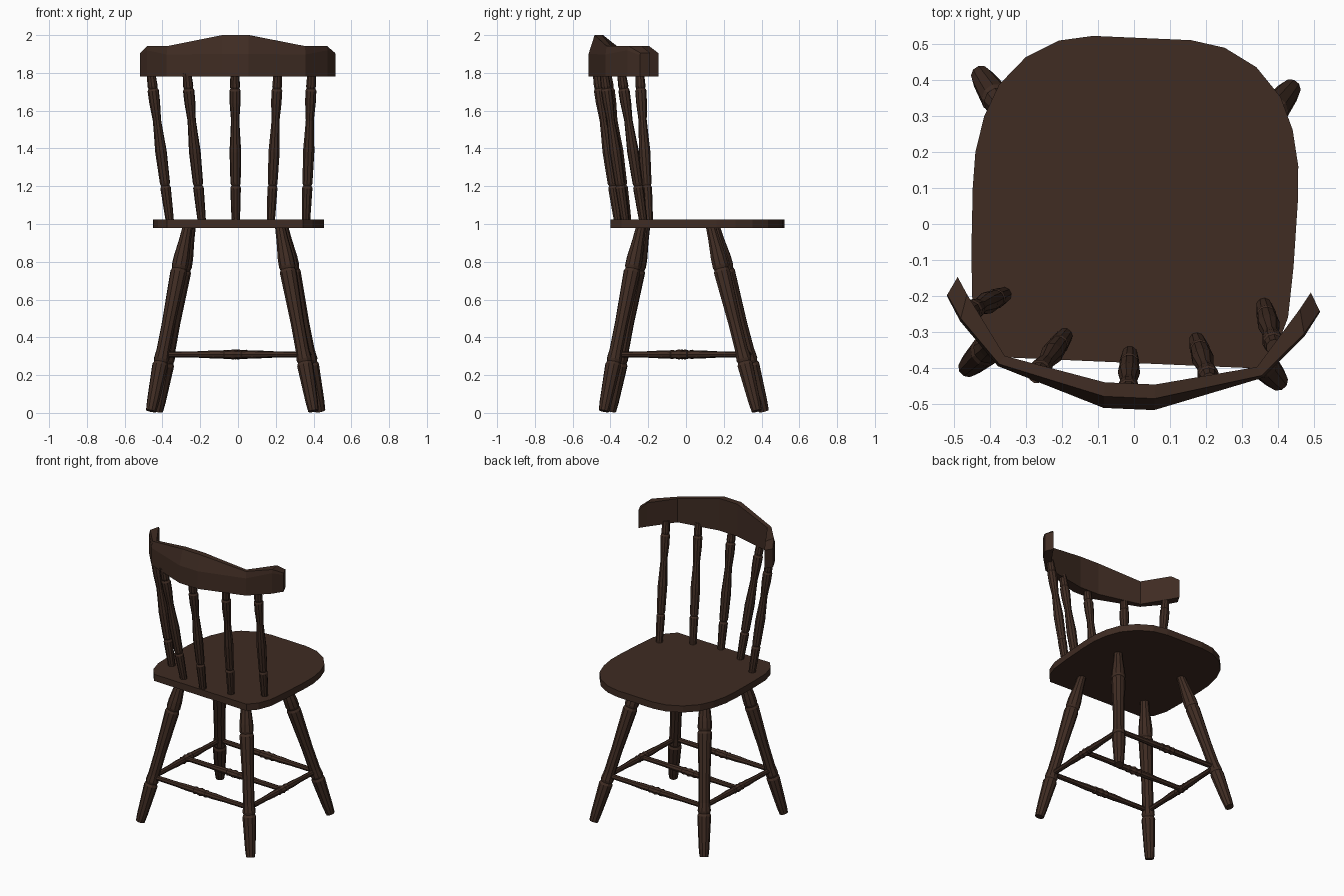
import bpy, bmesh, math
from mathutils import Vector

cube = bpy.data.objects.get("Cube")
if cube:
    bpy.data.objects.remove(cube, do_unlink=True)

COLOUR = (0.05, 0.025, 0.0165, 1)
wood = bpy.data.materials.new("dark_brown_wood")
wood.use_nodes = True
wood.diffuse_color = COLOUR
bsdf = next(n for n in wood.node_tree.nodes if n.type == 'BSDF_PRINCIPLED')
bsdf.inputs["Base Color"].default_value = COLOUR
bsdf.inputs["Roughness"].default_value = 0.7

TWIST = math.radians(-2.5)   # the whole chair stands slightly turned


def loft(name, rings):
    """Join equal-length closed rings of points into one capped solid."""
    bm = bmesh.new()
    loops = [[bm.verts.new(p) for p in ring] for ring in rings]
    n = len(loops[0])
    for a, b in zip(loops, loops[1:]):
        for i in range(n):
            j = (i + 1) % n
            bm.faces.new((a[i], a[j], b[j], b[i]))
    bm.faces.new(loops[0])
    bm.faces.new(loops[-1])
    bmesh.ops.recalc_face_normals(bm, faces=bm.faces)
    mesh = bpy.data.meshes.new(name)
    bm.to_mesh(mesh)
    bm.free()
    mesh.materials.append(wood)
    obj = bpy.data.objects.new(name, mesh)
    obj.rotation_euler.z = TWIST
    bpy.context.collection.objects.link(obj)
    return obj


def turned(name, start, end, profile, sides=10):
    """Lathe-turned bar: profile holds (fraction along the bar, radius)."""
    start, end = Vector(start), Vector(end)
    axis = end - start
    turn = axis.to_track_quat('Z', 'Y')
    angles = [math.tau * i / sides for i in range(sides)]
    loft(name, [[start + axis * t + turn @ Vector((r * math.cos(a), r * math.sin(a), 0))
                 for a in angles] for t, r in profile])


# Seat: mirrored half outline, extruded into a board
half = [(0.136, 0.516), (0.23, 0.499), (0.32, 0.449), (0.391, 0.369), (0.428, 0.28),
        (0.448, 0.18), (0.451, 0.08), (0.447, -0.1), (0.438, -0.24), (0.41, -0.325),
        (0.36, -0.385)]
outline = half + [(-x, y) for x, y in reversed(half)]
loft("seat", [[(x, y, z) for x, y in outline] for z in (0.98, 1.025)])

# Legs: splayed, with grooves near the stretcher and near the seat
LEG = [(0, 0.028), (0.05, 0.033), (0.25, 0.043), (0.265, 0.036), (0.28, 0.041),
       (0.33, 0.036), (0.48, 0.036), (0.6, 0.04), (0.755, 0.045), (0.77, 0.039),
       (0.785, 0.044), (0.83, 0.043), (0.93, 0.032), (1, 0.027)]
SHIFT = -0.012
FOOT_Z, LEG_TOP = 0.01, 0.985


def leg_ends(sx, sy):
    foot = Vector((SHIFT + sx * 0.43, 0.393 if sy > 0 else -0.417, FOOT_Z))
    top = Vector((SHIFT + sx * 0.245, 0.142 if sy > 0 else -0.228, LEG_TOP))
    return foot, top


joint = {}
for sx, side in ((-1, "right"), (1, "left")):
    for sy, end in ((-1, "back"), (1, "front")):
        foot, top = leg_ends(sx, sy)
        turned(f"{end}_{side}_leg", foot, top, LEG)
        joint[sx, sy] = foot.lerp(top, 0.307)

# Stretchers: a square of four plus one cross bar, each with a beaded middle
BAR = [(0, 0.016), (0.25, 0.017), (0.36, 0.021), (0.43, 0.02), (0.44, 0.025), (0.47, 0.021),
       (0.5, 0.027), (0.53, 0.021), (0.56, 0.025), (0.57, 0.02), (0.64, 0.021),
       (0.75, 0.017), (1, 0.016)]
for s, side, end in ((-1, "right", "back"), (1, "left", "front")):
    turned(f"{side}_stretcher", joint[s, -1], joint[s, 1], BAR, 8)
    turned(f"{end}_stretcher", joint[-1, s], joint[1, s], BAR, 8)
middle = [(joint[s, -1] + joint[s, 1]) / 2 for s in (-1, 1)]
turned("middle_stretcher", *middle, BAR, 8)

# Back spindles: leaning and fanning out from seat to top rail
SPINDLE = [(0, 0.022), (0.1, 0.025), (0.225, 0.028), (0.24, 0.022), (0.255, 0.027),
           (0.47, 0.031), (0.58, 0.026), (0.68, 0.022), (0.8, 0.029), (0.88, 0.03),
           (0.895, 0.024), (0.91, 0.027), (1, 0.023)]
spindles = [((-0.352, -0.212), (-0.45, -0.265)), ((-0.178, -0.318), (-0.252, -0.43)),
            ((0.004, -0.36), (0.004, -0.472)), ((0.188, -0.314), (0.229, -0.425)),
            ((0.37, -0.21), (0.404, -0.325))]
for i, (low, high) in enumerate(spindles):
    turned(f"back_spindle_{i + 1}", (*low, 1.015), (*high, 1.8), SPINDLE)

# Top rail: inner point, outer point, top height and top bevel at each station
stations = [((0.07, -0.442), (0.07, -0.513), 2.0, 0.45),
            ((0.35, -0.381), (0.368, -0.41), 1.942, 0.2),
            ((0.462, -0.215), (0.478, -0.29), 1.942, 0.1),
            ((0.49, -0.168), (0.518, -0.221), 1.905, 0.05)]
rail = []
for s, row in ((-1, reversed(stations)), (1, stations)):
    for inner, outer, top, bevel in row:
        a = Vector((0.008 + s * inner[0], inner[1], 1.78))
        b = Vector((0.008 + s * outer[0], outer[1], 1.78))
        c = b.lerp(a, bevel)
        rail.append([a, (a.x, a.y, top), (c.x, c.y, top),
                     (b.x, b.y, top - 0.1 * bevel / 0.45), b])
loft("top_rail", rail)
